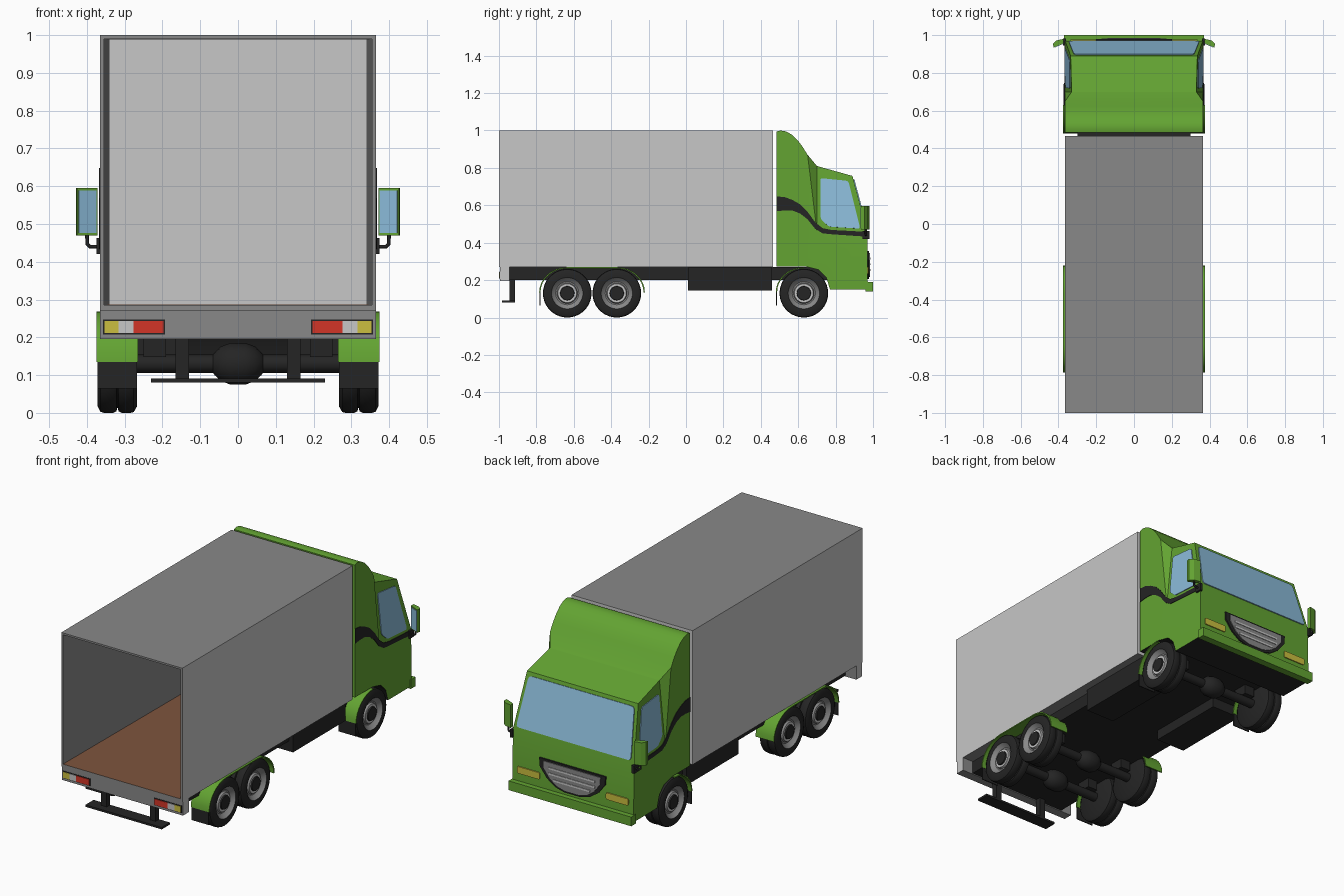
import bpy, bmesh, math
from mathutils import Vector

if "Cube" in bpy.data.objects:
    bpy.data.objects.remove(bpy.data.objects["Cube"])

COLOURS = {
    "green paint": (0.125, 0.37, 0.032), "light grey": (0.57, 0.57, 0.57),
    "mid grey": (0.25, 0.25, 0.25), "black": (0.018, 0.018, 0.018),
    "glass blue": (0.26, 0.50, 0.70), "floor brown": (0.21, 0.09, 0.048),
    "lamp red": (0.65, 0.035, 0.02), "lamp yellow": (0.60, 0.52, 0.05),
}
MATS = []
for n, c in COLOURS.items():
    m = bpy.data.materials.new(n)
    m.diffuse_color = (*c, 1)
    m.use_nodes = True
    m.node_tree.nodes["Principled BSDF"].inputs["Base Color"].default_value = m.diffuse_color
    MATS.append(m)
GREEN, LIGHT, MID, BLACK, GLASS, BROWN, RED, YELLOW = range(8)


def finish(name, bm, mat=None, mirror=False, rule=None, smooth=False, recalc=True):
    """Turn a bmesh into an object; rule(face) gives a material per face."""
    if recalc:
        bmesh.ops.recalc_face_normals(bm, faces=bm.faces)
    bm.normal_update()
    for f in bm.faces:
        if rule:
            f.material_index = rule(f)
        elif mat is not None:
            f.material_index = mat
        f.smooth = smooth
    me = bpy.data.meshes.new(name)
    bm.to_mesh(me)
    bm.free()
    for m in MATS:
        me.materials.append(m)
    if smooth:
        me.set_sharp_from_angle(angle=math.radians(32))
    ob = bpy.data.objects.new(name, me)
    bpy.context.collection.objects.link(ob)
    if mirror:
        ob.modifiers.new("mirror", 'MIRROR')
    return ob


def box(name, x, y, z, mat, mirror=False, rule=None):
    bm = bmesh.new()
    bmesh.ops.create_cube(bm, size=1)
    for v in bm.verts:
        v.co = [a[0] + (t + 0.5) * (a[1] - a[0]) for a, t in zip((x, y, z), v.co)]
    return finish(name, bm, mat, mirror, rule)


def prism(name, pts, offset, mat, mirror=False, smooth=False):
    """Extrude a flat outline along an offset vector."""
    bm = bmesh.new()
    f = bm.faces.new([bm.verts.new(p) for p in pts])
    g = bmesh.ops.extrude_face_region(bm, geom=[f])["geom"]
    bmesh.ops.translate(bm, vec=offset, verts=[e for e in g if isinstance(e, bmesh.types.BMVert)])
    return finish(name, bm, mat, mirror, smooth=smooth)


def rounded(pts, r):
    """Replace each corner of an outline with a short arc."""
    out, pts = [], [Vector(p) for p in pts]
    for i, p in enumerate(pts):
        a = p + (pts[i - 1] - p).normalized() * r
        b = p + (pts[(i + 1) % len(pts)] - p).normalized() * r
        for t in (0, 0.33, 0.67, 1):
            out.append(a * (1 - t) ** 2 + p * 2 * t * (1 - t) + b * t * t)
    return out


def lathe(name, profile, y, z, rule, mirror=True, seg=36):
    """Spin (x, radius) points around the x direction."""
    bm = bmesh.new()
    vs = [bm.verts.new((x, y, z + r)) for x, r in profile]
    es = [bm.edges.new(p) for p in zip(vs, vs[1:])]
    bmesh.ops.spin(bm, geom=vs + es, cent=(0, y, z), axis=(1, 0, 0), angle=2 * math.pi, steps=seg)
    bmesh.ops.remove_doubles(bm, verts=bm.verts, dist=1e-5)
    return finish(name, bm, None, mirror, rule, smooth=True)


# Cargo box: open at the rear, inner walls taper slightly to the front
W, Y0, Y1 = 0.365, -1.0, 0.465
bm = bmesh.new()
def ring(y, x, z0, z1):
    return [bm.verts.new(p) for p in ((-x, y, z0), (x, y, z0), (x, y, z1), (-x, y, z1))]
rings = [ring(Y1, W, 0.27, 1.0), ring(Y0, W, 0.27, 1.0),
         ring(Y0, 0.355, 0.285, 0.99), ring(Y1 - 0.02, 0.34, 0.287, 0.988)]
for a, b in zip(rings, rings[1:]):
    for i in range(4):
        j = (i + 1) % 4
        bm.faces.new((a[i], a[j], b[j], b[i]))
bm.faces.new(rings[0])
bm.faces.new(rings[3])
def cargo_rule(f):
    c, n = f.calc_center_median(), f.normal
    if n.z > 0.9 and c.z < 0.5:
        return BROWN
    if abs(n.x) > 0.9:
        return LIGHT if abs(c.x) > 0.36 else MID
    return LIGHT if abs(n.y) > 0.9 and c.y > 0 else MID
finish("cargo_box", bm, rule=cargo_rule)

# Rear sill with tail lamps
box("rear_sill", (-W, W), (-0.995, -0.945), (0.195, 0.28), MID,
    rule=lambda f: LIGHT if abs(f.normal.x) > 0.9 else MID)
box("lamp_backing", (0.193, 0.358), (-0.997, -0.99), (0.207, 0.247), BLACK, True)
for n, a, b, m in (("red", 0.197, 0.276, RED), ("clear", 0.276, 0.316, LIGHT), ("yellow", 0.316, 0.354, YELLOW)):
    box("tail_lamp_" + n, (a, b), (-1.0, -0.993), (0.211, 0.243), m, True)

# Chassis, side tanks and underrun bar
box("chassis", (-0.3, 0.3), (-0.945, 0.78), (0.2, 0.269), BLACK)
box("side_tank", (0.15, 0.325), (0.01, 0.46), (0.145, 0.268), BLACK, True)
box("underrun_bar", (-0.23, 0.23), (-0.985, -0.915), (0.08, 0.091), BLACK)
box("underrun_post", (0.13, 0.165), (-0.945, -0.915), (0.09, 0.2), BLACK, True)

# Cab: half side profile (x, y, z) with the sides leaning in above the belt
lean = lambda z: W - 0.1 * (z - 0.46)
prof = [(0.485, 0.273), (0.485, 0.995), (0.505, 1.0), (0.535, 0.995), (0.565, 0.978), (0.595, 0.95),
        (0.622, 0.915), (0.65, 0.87), (0.70, 0.81), (0.89, 0.757), (0.97, 0.46),
        (0.972, 0.15), (0.77, 0.15), (0.75, 0.215), (0.71, 0.255), (0.637, 0.273)]
bm = bmesh.new()
side = [bm.verts.new((lean(z) if i in (8, 9) else W, y, z)) for i, (y, z) in enumerate(prof)]
mid = [bm.verts.new((0, y, z)) for y, z in prof]
belt = bm.verts.new((W, 0.70, 0.46))
for i in range(len(prof)):
    j = (i + 1) % len(prof)
    bm.faces.new((side[i], side[j], mid[j], mid[i]))
bm.faces.new(side[:8] + [belt, side[15]])
bm.faces.new((side[7], side[8], belt))
bm.faces.new((side[8], side[9], side[10], belt))
bm.faces.new([belt] + side[10:])
finish("cab", bm, mirror=True, smooth=True,
       rule=lambda f: BLACK if f.normal.z < -0.2 and f.calc_center_median().z < 0.3 else GREEN)
box("front_bumper", (-0.37, 0.37), (0.96, 1.0), (0.14, 0.19), GREEN)

# Cab glass
wy = lambda z: 0.89 + (0.757 - z) * 0.08 / 0.297
prism("windscreen", rounded([(x, wy(z), z) for x, z in
      ((-0.318, 0.738), (0.318, 0.738), (0.346, 0.478), (-0.346, 0.478))], 0.02),
      (0, 0.005, 0.0013), GLASS)
prism("side_window", rounded([(lean(z), y, z) for y, z in
      ((0.718, 0.745), (0.868, 0.73), (0.932, 0.475), (0.765, 0.485), (0.72, 0.525))], 0.014),
      (0.004, 0, 0.0004), GLASS, True)

# Wavy side stripe
top = [(0.486, 0.648), (0.53, 0.643), (0.57, 0.628), (0.61, 0.605), (0.65, 0.565), (0.69, 0.51), (0.73, 0.478), (0.78, 0.468), (0.968, 0.458)]
low = [(0.486, 0.568), (0.53, 0.573), (0.57, 0.572), (0.61, 0.556), (0.65, 0.525), (0.69, 0.475), (0.73, 0.45), (0.78, 0.445), (0.968, 0.432)]
prism("side_stripe", [(W, y, z) for y, z in top + low[::-1]], (0.003, 0, 0), BLACK, True)

# Grille and headlamps
def grille(name, k, y, t, mat):
    half = [(0.2, 0.355), (0.197, 0.31), (0.155, 0.255), (0.105, 0.22), (0.05, 0.205)]
    half = [(x * k, 0.285 + (z - 0.285) * k) for x, z in half]
    prism(name, [(x, y, z) for x, z in half] + [(-x, y, z) for x, z in half[::-1]], (0, t, 0), mat)
grille("grille_frame", 1.0, 0.97, 0.009, BLACK)
grille("grille_mesh", 0.86, 0.975, 0.008, MID)
for z in (0.255, 0.285, 0.315):
    w = 0.14 if z > 0.26 else 0.11
    box("grille_bar", (-w, w), (0.98, 0.986), (z - 0.005, z + 0.005), LIGHT)
prism("headlamp", rounded([(x, 0.968, z) for x, z in
      ((0.2, 0.233), (0.335, 0.233), (0.335, 0.27), (0.2, 0.27))], 0.008), (0, 0.009, 0), YELLOW, True)

# Wing mirrors
prism("mirror_housing", [(x, y, 0.47) for x, y in
      ((0.372, 0.958), (0.426, 0.935), (0.429, 0.955), (0.41, 0.972), (0.372, 0.98))],
      (0, 0, 0.125), GREEN, True)
prism("mirror_glass", [(0.376, 0.9565, 0.476), (0.422, 0.937, 0.476), (0.422, 0.937, 0.589), (0.376, 0.9565, 0.589)],
      (-0.001, -0.003, 0), GLASS, True)
box("mirror_bracket", (0.36, 0.375), (0.945, 0.982), (0.42, 0.463), BLACK, True)
cu = bpy.data.curves.new("mirror_arm", 'CURVE')
cu.dimensions = '3D'
cu.bevel_depth, cu.bevel_resolution, cu.use_fill_caps = 0.005, 2, True
sp = cu.splines.new('POLY')
path = [(0.37, 0.962, 0.44), (0.392, 0.962, 0.44), (0.399, 0.96, 0.447), (0.4, 0.959, 0.475)]
sp.points.add(len(path) - 1)
for p, c in zip(sp.points, path):
    p.co = (*c, 1)
cu.materials.append(MATS[BLACK])
arm = bpy.data.objects.new("mirror_arm", cu)
bpy.context.collection.objects.link(arm)
arm.modifiers.new("mirror", 'MIRROR')

# Wheels, axles and differentials
tyre = [(0.267, 0), (0.267, 0.112), (0.276, 0.128), (0.285, 0.13), (0.308, 0.13), (0.316, 0.126),
        (0.319, 0.115), (0.322, 0.126), (0.33, 0.13), (0.355, 0.13), (0.364, 0.127), (0.372, 0.112),
        (0.372, 0.084), (0.366, 0.08), (0.352, 0.062), (0.352, 0.055), (0.362, 0.05), (0.362, 0.038),
        (0.369, 0.036), (0.369, 0)]
def wheel_rule(y):
    def rule(f):
        r = max(math.hypot(v.co.y - y, v.co.z - 0.13) for v in f.verts)
        if f.calc_center_median().x < 0.345 or r > 0.085 or r < 0.0385:
            return BLACK
        return LIGHT if r < 0.0505 else MID
    return rule
for name, y in (("front", 0.63), ("middle", -0.37), ("rear", -0.635)):
    lathe(name + "_wheel", tyre, y, 0.13, wheel_rule(y))
    lathe(name + "_axle", [(0, 0.055), (0.02, 0.055), (0.045, 0.046), (0.062, 0.03), (0.066, 0.024), (0.27, 0.024)],
          y, 0.13, lambda f: BLACK, seg=16)
    box(name + "_spring", (0.19, 0.25), (y - 0.04, y + 0.04), (0.148, 0.205), BLACK, True)

# Mudguards and flaps
def guard(name, arcs):
    """Thin strip along arcs given as (centre y, start angle, end angle)."""
    outer, inner = [], []
    for y, a, b in arcs:
        for i in range(9):
            t = math.radians(a + (b - a) * i / 8)
            outer.append((0.265, y + 0.15 * math.cos(t), 0.135 + 0.134 * math.sin(t)))
            inner.append((0.265, y + 0.143 * math.cos(t), 0.135 + 0.128 * math.sin(t)))
    prism(name, outer + inner[::-1], (0.11, 0, 0), GREEN, True, smooth=True)
guard("rear_mudguard", [(-0.635, 180, 90), (-0.37, 90, 0)])
guard("front_mudguard", [(0.63, 180, 90)])
for n, y in (("rear", -0.635), ("front", 0.63)):
    box(n + "_mudflap", (0.268, 0.372), (y - 0.149, y - 0.144), (0.065, 0.137), BLACK, True)
